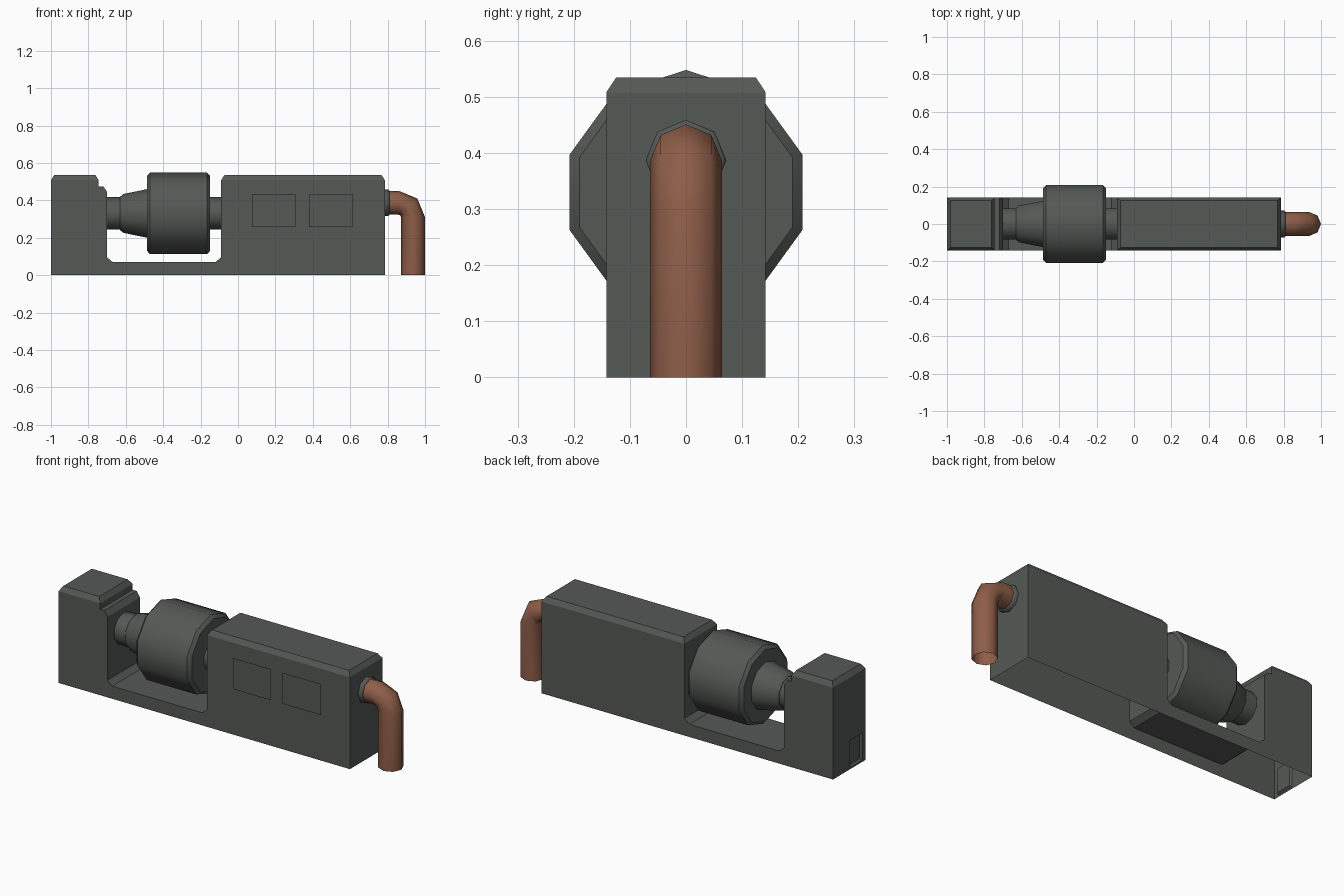
import bpy, bmesh, math
from mathutils import Vector

if "Cube" in bpy.data.objects:
    bpy.data.objects.remove(bpy.data.objects["Cube"])


def material(name, rgb):
    m = bpy.data.materials.new(name)
    m.diffuse_color = (*rgb, 1)
    m.use_nodes = True
    m.node_tree.nodes["Principled BSDF"].inputs["Base Color"].default_value = m.diffuse_color
    return m


GREY = material("dark_grey_metal", (0.09, 0.10, 0.092))
COPPER = material("copper_brown", (0.27, 0.11, 0.065))


def finish(name, bm, mat, smooth=None):
    me = bpy.data.meshes.new(name)
    bm.to_mesh(me)
    bm.free()
    ob = bpy.data.objects.new(name, me)
    bpy.context.collection.objects.link(ob)
    me.materials.append(mat)
    if smooth:
        bpy.ops.object.select_all(action='DESELECT')
        ob.select_set(True)
        bpy.context.view_layer.objects.active = ob
        bpy.ops.object.shade_smooth_by_angle(angle=math.radians(smooth))
    return ob


def loft(name, rings, sides, mat, smooth, caps=False):
    """Skin rings (x, z, radius, tilt); tilt turns the axis from +x to -z."""
    bm = bmesh.new()
    loops = []
    for x, z, r, tilt in rings:
        up = Vector((math.sin(tilt), 0, math.cos(tilt)))
        loop = []
        for i in range(sides):
            a = 2 * math.pi * i / sides
            p = Vector((x, 0, z)) + r * (math.cos(a) * up + math.sin(a) * Vector((0, 1, 0)))
            loop.append(bm.verts.new(p))
        loops.append(loop)
    for a, b in zip(loops, loops[1:]):
        for i in range(sides):
            j = (i + 1) % sides
            bm.faces.new((a[i], b[i], b[j], a[j]))
    if caps:
        bm.faces.new(loops[0])
        bm.faces.new(loops[-1])
    bmesh.ops.recalc_face_normals(bm, faces=bm.faces)
    return finish(name, bm, mat, smooth)


# Housing: a shell open below, with a notch for the drum
W = 0.142
outline = [(-1, 0), (-1, .508), (-.745, .508), (-.745, .475), (-.72, .475),
           (-.70, .445), (-.70, .095), (-.67, .07), (-.12, .07), (-.09, .095),
           (-.09, .508), (.785, .508), (.785, 0)]
bm = bmesh.new()
front = [bm.verts.new((x, -W, z)) for x, z in outline]
back = [bm.verts.new((x, W, z)) for x, z in outline]
bm.faces.new(front[::-1])
bm.faces.new(back)
for i in range(len(outline) - 1):
    bm.faces.new((front[i], front[i + 1], back[i + 1], back[i]))
bm.normal_update()
# chamfered tops of both blocks
for f in [f for f in bm.faces if f.calc_center_median().z > .5 and abs(f.normal.z) > .9]:
    bmesh.ops.inset_region(bm, faces=[f], thickness=.025, depth=.027)
# recessed hatch low on the left end
planes = [((0, -.114, 0), (0, 1, 0)), ((0, -.008, 0), (0, 1, 0)),
          ((0, 0, .01), (0, 0, 1)), ((0, 0, .16), (0, 0, 1))]
for co, no in planes:
    end = [f for f in bm.faces if all(v.co.x < -.999 for v in f.verts)]
    edges = {e for f in end for e in f.edges}
    verts = {v for f in end for v in f.verts}
    bmesh.ops.bisect_plane(bm, geom=end + list(edges) + list(verts),
                           plane_co=co, plane_no=no)
bm.normal_update()
hatch = [f for f in bm.faces if all(v.co.x < -.999 for v in f.verts)
         and (f.calc_center_median() - Vector((-1, -.061, .085))).length < .01]
bmesh.ops.inset_region(bm, faces=hatch, thickness=.012, depth=-.01)
finish("housing", bm, GREY)

# Raised panels on the front
for n, (x0, x1, taper) in enumerate([(.075, .308, .005), (.38, .616, .003)]):
    bm = bmesh.new()
    f = bm.faces.new([bm.verts.new((x, -W - .0005, z)) for x, z in
                      ((x0, .258), (x1, .258), (x1, .43), (x0, .43))])
    bm.normal_update()
    bmesh.ops.inset_region(bm, faces=[f], thickness=taper, depth=.0105)
    finish(f"front_panel_{n + 1}", bm, GREY)

# Rotating parts along the x axis
AXIS = .33


def lathe(name, profile):
    loft(name, [(x, AXIS, r, 0) for x, r in profile], 10, GREY, 40, True)


lathe("drum", [(-.487, .2), (-.47, .218), (-.166, .218), (-.149, .2)])
lathe("left_cone", [(-.63, .09), (-.612, .104), (-.48, .131)])
lathe("left_shaft", [(-.705, .087), (-.62, .087)])
lathe("right_shaft", [(-.155, .087), (-.085, .087)])

# Collar and bent pipe on the right end
PZ, PR, BEND = .387, .064, .077
loft("pipe_collar", [(.78, PZ, .072, 0), (.803, PZ, .072, 0), (.809, PZ, .066, 0)],
     8, GREY, 50, True)
cx, cz = 1 - PR - BEND, PZ - BEND
rings = [(.79, PZ, PR, 0)]
for k in range(3):
    t = k * math.pi / 4
    rings.append((cx + BEND * math.sin(t), cz + BEND * math.cos(t), PR, t))
rings.append((1 - PR, 0, PR, math.pi / 2))
loft("bent_pipe", rings, 8, COPPER, 50)
